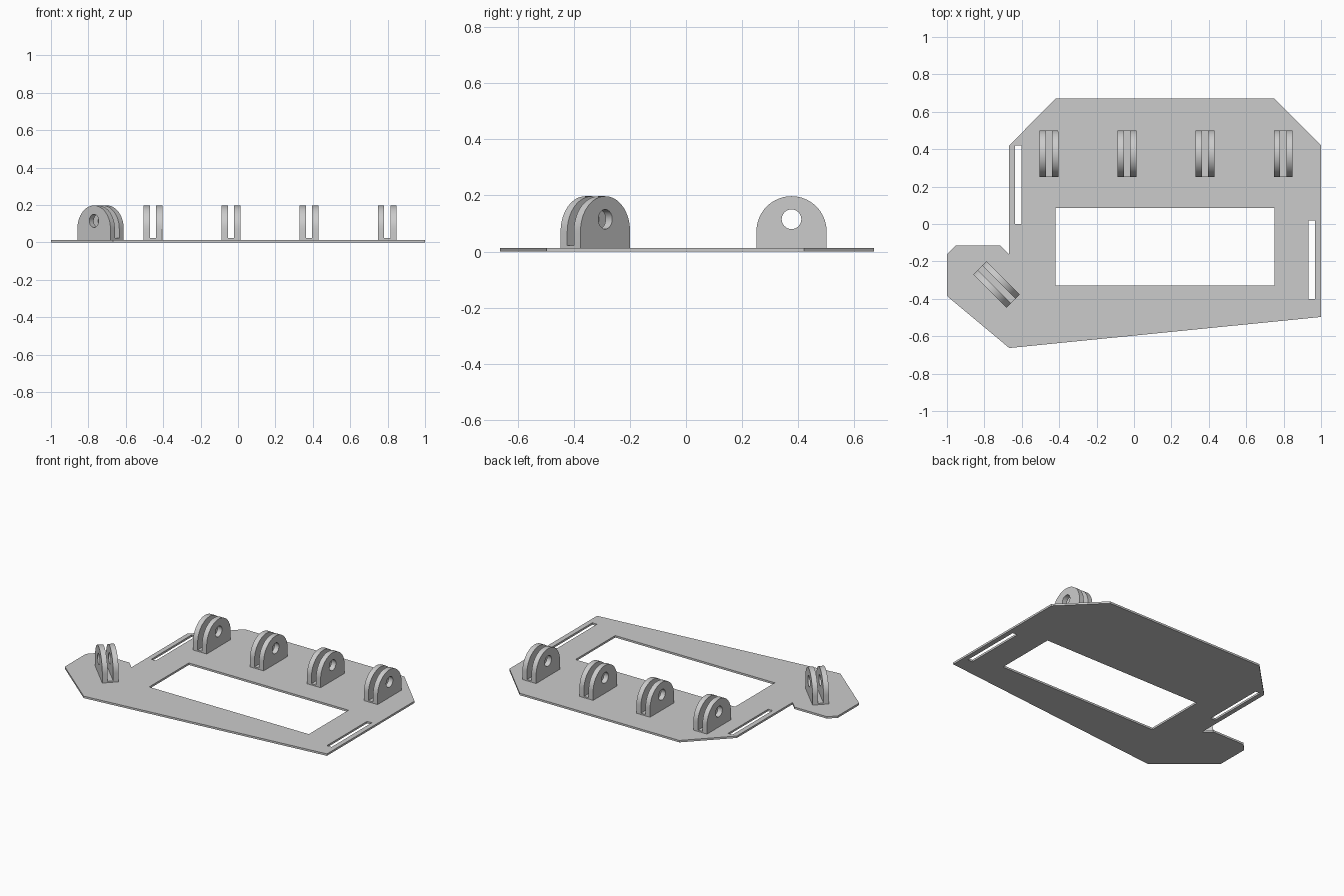
import bpy, bmesh, math
from mathutils import Matrix, Vector

cube = bpy.data.objects.get("Cube")
if cube:
    bpy.data.objects.remove(cube, do_unlink=True)

GREY = (0.6, 0.6, 0.6, 1)
mat = bpy.data.materials.new("light grey")
mat.use_nodes = True
mat.diffuse_color = GREY
mat.node_tree.nodes["Principled BSDF"].inputs["Base Color"].default_value = GREY

PLATE = 0.013             # plate thickness
WIDTH, TOP = 0.25, 0.197  # lug size
EAR = 0.1 / 3             # ear thickness, equal to the gap
FLOOR = 0.022             # bottom of the gap


def rect(x0, x1, y0, y1):
    return [(x0, y0), (x1, y0), (x1, y1), (x0, y1)]


def arc(cx, cy, r, start, end, n):
    angles = [math.radians(start + (end - start) * i / n) for i in range(n + 1)]
    return [(cx + r * math.cos(a), cy + r * math.sin(a)) for a in angles]


def extrude_shape(name, loops, depth):
    """Solid mesh from an outline with holes, centred on its own z."""
    curve = bpy.data.curves.new(name, "CURVE")
    curve.dimensions = "2D"
    curve.fill_mode = "BOTH"
    curve.extrude = depth / 2
    for loop in loops:
        spline = curve.splines.new("POLY")
        spline.points.add(len(loop) - 1)
        for point, (x, y) in zip(spline.points, loop):
            point.co = (x, y, 0, 1)
        spline.use_cyclic_u = True
    temp = bpy.data.objects.new(name + " outline", curve)
    bpy.context.collection.objects.link(temp)
    deps = bpy.context.evaluated_depsgraph_get()
    mesh = bpy.data.meshes.new_from_object(temp.evaluated_get(deps))
    bpy.data.objects.remove(temp, do_unlink=True)
    bm = bmesh.new()
    bm.from_mesh(mesh)
    bmesh.ops.remove_doubles(bm, verts=bm.verts, dist=1e-5)
    bmesh.ops.recalc_face_normals(bm, faces=bm.faces)
    bm.to_mesh(mesh)
    bm.free()
    mesh.materials.clear()
    mesh.materials.append(mat)
    mesh.shade_smooth()
    mesh.set_sharp_from_angle(angle=math.radians(30))
    mesh.name = name
    return mesh


def place(name, mesh, matrix):
    obj = bpy.data.objects.new(name, mesh)
    bpy.context.collection.objects.link(obj)
    obj.matrix_world = matrix


# Base plate with a window and two strap slots
outline = [(-0.42, 0.67), (0.75, 0.67), (1, 0.42), (1, -0.497), (-0.667, -0.663),
           (-1, -0.385), (-1, -0.163), (-0.953, -0.115), (-0.715, -0.115),
           (-0.667, -0.163), (-0.667, 0.42)]
window = rect(-0.42, 0.75, -0.33, 0.086)
slots = [rect(-0.635, -0.602, 0, 0.42), rect(0.932, 0.967, -0.4, 0.02)]
place("base_plate", extrude_shape("base_plate", [outline, window] + slots, PLATE),
      Matrix.Translation((0, 0, PLATE / 2)))

# Lug parts: round-topped ear with a pin hole, and the floor between two ears
r = WIDTH / 2
ear_outline = [(-r, PLATE), (r, PLATE)] + arc(0, TOP - r, r, 0, 180, 32)
pin_hole = arc(0, 0.115, 0.035, 0, 360, 32)[:-1]
ear = extrude_shape("lug_ear", [ear_outline, pin_hole], EAR)
floor = extrude_shape("lug_floor", [rect(-r, r, PLATE, FLOOR)], EAR)

# Turns the flat profile upright, with its thickness along x
upright = Matrix(((0, 0, 1, 0), (1, 0, 0, 0), (0, 1, 0, 0), (0, 0, 0, 1)))


def lug(name, x, y, turn=0):
    base = Matrix.Translation((x, y, 0)) @ Matrix.Rotation(math.radians(turn), 4, "Z")
    for part, mesh, side in (("ear_a", ear, -1), ("floor", floor, 0), ("ear_b", ear, 1)):
        place(f"{name}_{part}", mesh,
              base @ Matrix.Translation((side * EAR, 0, 0)) @ upright)


# Row of four lugs at the back, and one turned lug on the side tab
for i in range(4):
    lug(f"rear_lug_{i + 1}", -0.455 + i * 0.4175, 0.376)
lug("tab_lug", -0.735, -0.323, 45)
